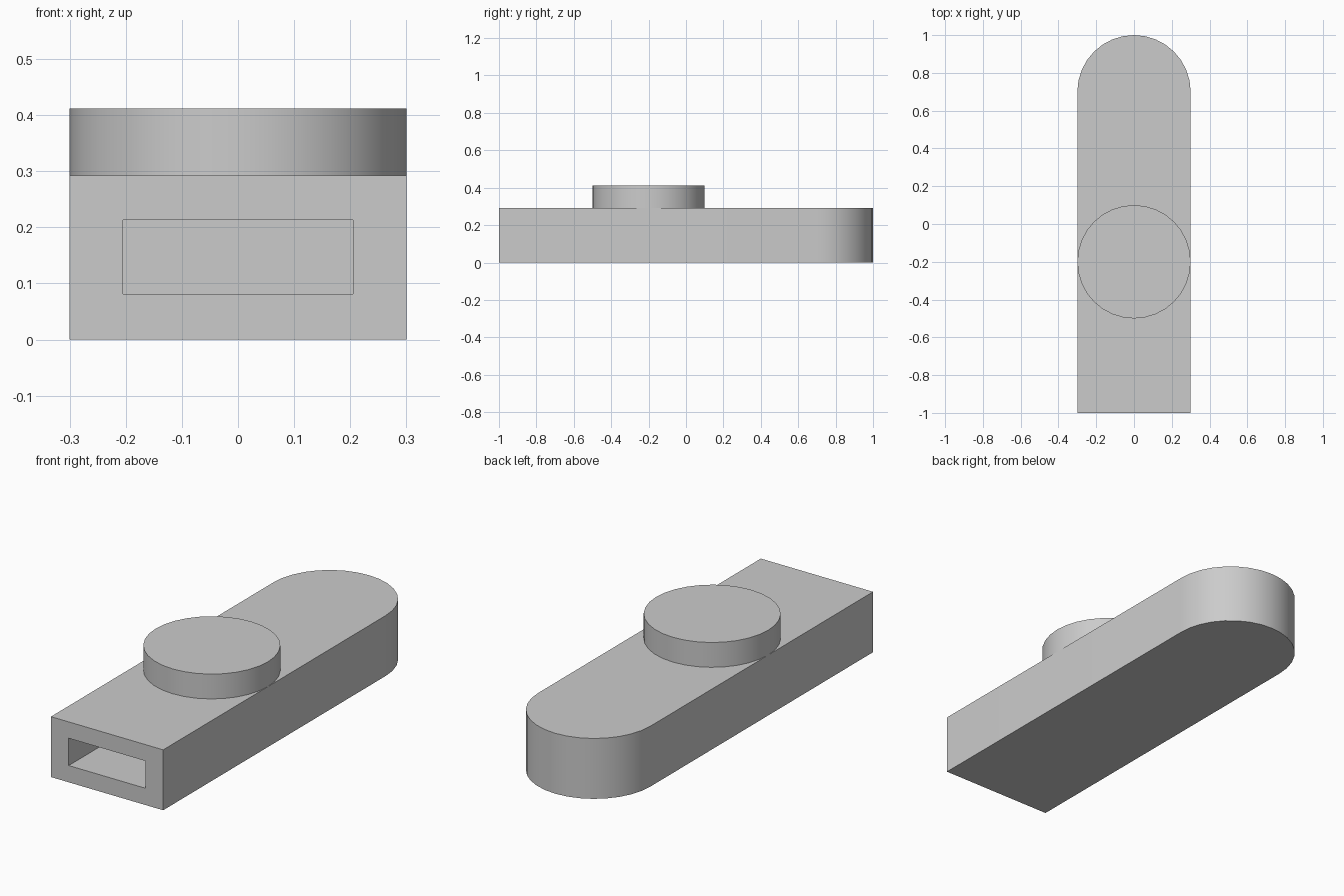
import bpy, bmesh
from math import sin, cos, pi, radians

cube = bpy.data.objects.get("Cube")
if cube:
    bpy.data.objects.remove(cube, do_unlink=True)

RADIUS, BODY_TOP, CAP_TOP = 0.3, 0.292, 0.412
SEGMENTS = 32

grey = bpy.data.materials.new("plain grey")
grey.use_nodes = True
grey.diffuse_color = (0.6, 0.6, 0.6, 1)
grey.node_tree.nodes["Principled BSDF"].inputs["Base Color"].default_value = (0.6, 0.6, 0.6, 1)


def arc(center_y, count):
    """Points counter-clockwise from +x, in steps of the full circle."""
    return [(RADIUS * cos(2 * pi * i / SEGMENTS), center_y + RADIUS * sin(2 * pi * i / SEGMENTS))
            for i in range(count)]


def prism(outline, bottom, top):
    """Closed upright prism over a counter-clockwise outline."""
    bm = bmesh.new()
    base = bm.faces.new([bm.verts.new((x, y, bottom)) for x, y in outline])
    grown = bmesh.ops.extrude_face_region(bm, geom=[base], use_keep_orig=True)["geom"]
    verts = [g for g in grown if isinstance(g, bmesh.types.BMVert)]
    bmesh.ops.translate(bm, verts=verts, vec=(0, 0, top - bottom))
    bmesh.ops.recalc_face_normals(bm, faces=bm.faces)
    return bm


def finish(bm, name):
    mesh = bpy.data.meshes.new(name)
    bm.to_mesh(mesh)
    bm.free()
    mesh.materials.append(grey)
    obj = bpy.data.objects.new(name, mesh)
    bpy.context.collection.objects.link(obj)
    bpy.ops.object.select_all(action='DESELECT')
    obj.select_set(True)
    bpy.context.view_layer.objects.active = obj
    bpy.ops.object.shade_smooth_by_angle(angle=radians(30))


# Body: straight sides with a rounded back end
body = prism(arc(0.7, SEGMENTS // 2 + 1) + [(-RADIUS, -1), (RADIUS, -1)], 0, BODY_TOP)

# Slot: rectangular recess sunk into the front face
front = min(body.faces, key=lambda f: f.calc_center_median().y)
bmesh.ops.inset_individual(body, faces=[front], thickness=0.05)
for v in front.verts:
    v.co.x = 0.205 if v.co.x > 0 else -0.205
    v.co.z = 0.213 if v.co.z > BODY_TOP / 2 else 0.081
bmesh.ops.inset_individual(body, faces=[front], thickness=0)
for v in front.verts:
    v.co.y += 0.6
finish(body, "body")

# Round button on top
finish(prism(arc(-0.2, SEGMENTS), BODY_TOP, CAP_TOP), "round_button")
